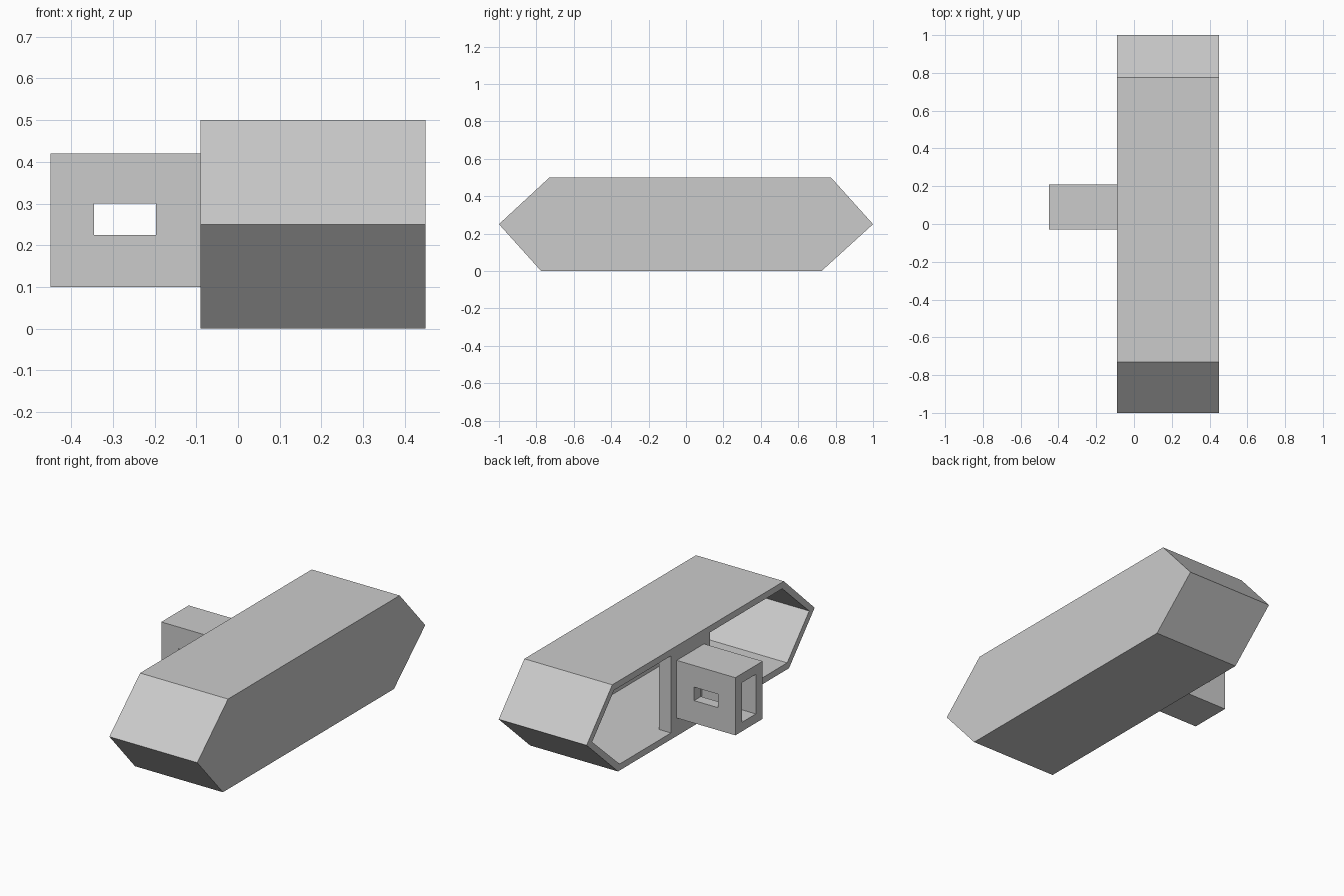
import bpy
import bmesh

if "Cube" in bpy.data.objects:
    bpy.data.objects.remove(bpy.data.objects["Cube"], do_unlink=True)

grey = bpy.data.materials.new("plain_grey")
grey.use_nodes = True
grey.diffuse_color = (0.6, 0.6, 0.6, 1)
grey.node_tree.nodes["Principled BSDF"].inputs["Base Color"].default_value = (0.6, 0.6, 0.6, 1)


def prism(name, profile, x0, x1):
    """Extrude a (y, z) profile along x."""
    bm = bmesh.new()
    face = bm.faces.new([bm.verts.new((x0, y, z)) for y, z in profile])
    side = bmesh.ops.extrude_face_region(bm, geom=[face])["geom"]
    verts = [v for v in side if isinstance(v, bmesh.types.BMVert)]
    bmesh.ops.translate(bm, verts=verts, vec=(x1 - x0, 0, 0))
    bmesh.ops.recalc_face_normals(bm, faces=bm.faces)
    mesh = bpy.data.meshes.new(name)
    bm.to_mesh(mesh)
    bm.free()
    mesh.materials.append(grey)
    obj = bpy.data.objects.new(name, mesh)
    bpy.context.collection.objects.link(obj)
    return obj


def block(name, x, y, z):
    profile = [(y[0], z[0]), (y[1], z[0]), (y[1], z[1]), (y[0], z[1])]
    return prism(name, profile, *x)


def cut(target, cutter):
    """Subtract the cutter, then discard it."""
    cutter.hide_render = True
    mod = target.modifiers.new("cut", "BOOLEAN")
    mod.operation = "DIFFERENCE"
    mod.solver = "EXACT"
    mod.object = cutter
    bpy.context.view_layer.objects.active = target
    bpy.ops.object.modifier_apply(modifier=mod.name)
    bpy.data.objects.remove(cutter, do_unlink=True)


# Long six-sided housing, hollow and open on one side
outer = [(-1, .25), (-.73, .5), (.775, .5), (1, .25), (.725, 0), (-.775, 0)]
inner = [(-.952, .25), (-.716, .464), (.759, .464),
         (.952, .25), (.711, .036), (-.759, .036)]
housing = prism("housing", outer, -.09, .45)
cut(housing, prism("housing_cutter", inner, -.2, .414))

# Upright plate across the open side
block("mounting_plate", (-.09, -.015), (-.08, .26), (.036, .464))

# Square hollow arm with a slot through both cheeks
arm = block("hollow_arm", (-.45, -.09), (-.03, .21), (.1, .42))
cut(arm, block("arm_cutter", (-.6, -.12), (.03, .15), (.15, .37)))
cut(arm, block("slot_cutter", (-.345, -.197), (-.2, .4), (.225, .3)))
